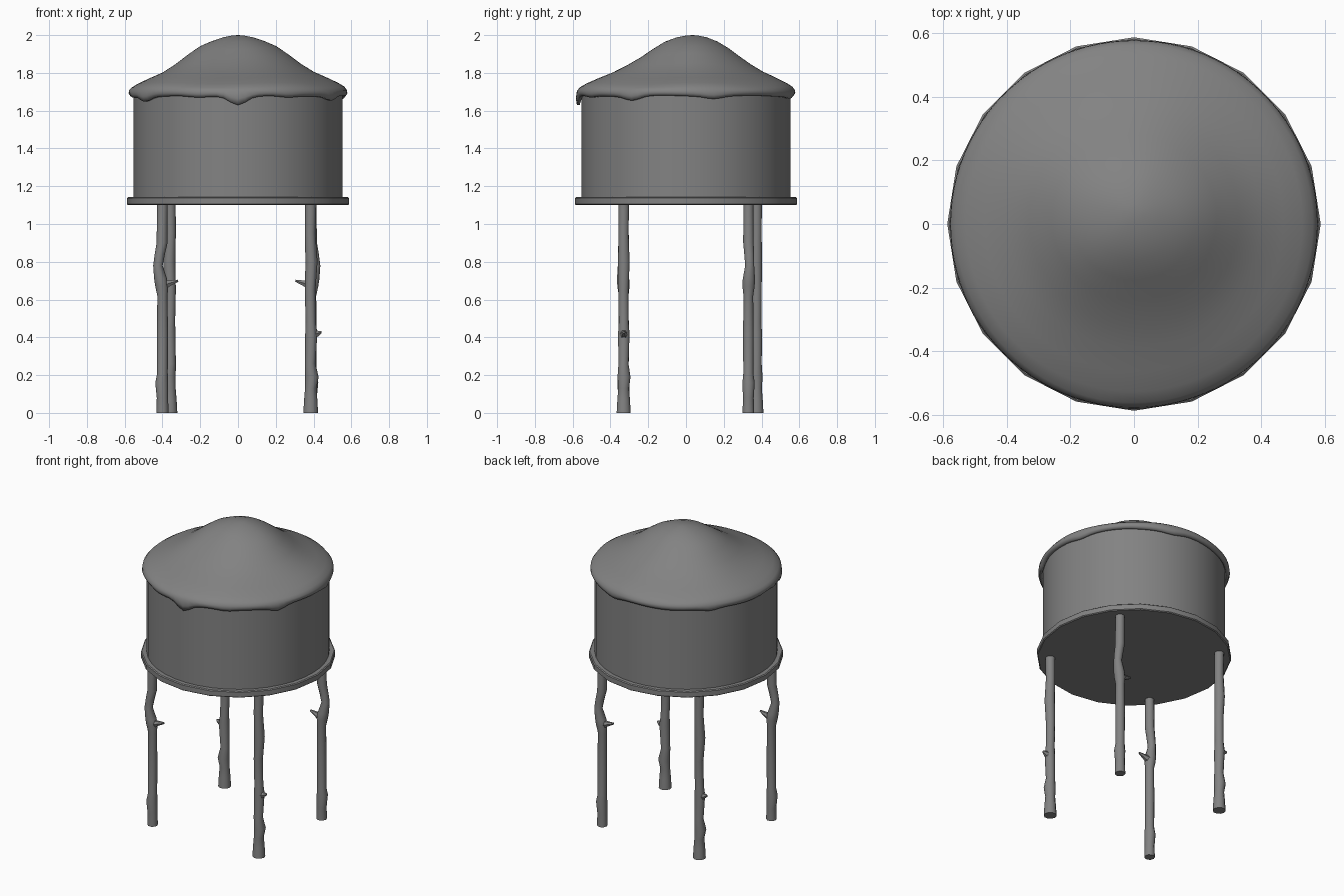
import bpy, bmesh, math
from mathutils import Vector

if "Cube" in bpy.data.objects:
    bpy.data.objects.remove(bpy.data.objects["Cube"])

DARK = bpy.data.materials.new("dark_grey")
DARK.diffuse_color = (0.225, 0.225, 0.225, 1)
DARK.use_nodes = True
DARK.node_tree.nodes["Principled BSDF"].inputs["Base Color"].default_value = DARK.diffuse_color


def finish(name, bm, angle=40):
    bmesh.ops.recalc_face_normals(bm, faces=bm.faces)
    me = bpy.data.meshes.new(name)
    bm.to_mesh(me)
    bm.free()
    me.materials.append(DARK)
    ob = bpy.data.objects.new(name, me)
    bpy.context.collection.objects.link(ob)
    bpy.ops.object.select_all(action='DESELECT')
    ob.select_set(True)
    bpy.context.view_layer.objects.active = ob
    bpy.ops.object.shade_smooth_by_angle(angle=math.radians(angle))
    return ob


def skin(bm, rings):
    """Bridge successive closed rings of points with quads."""
    vs = [[bm.verts.new(p) for p in r] for r in rings]
    n = len(vs[0])
    for a, b in zip(vs, vs[1:]):
        for i in range(n):
            bm.faces.new((a[i], a[(i + 1) % n], b[(i + 1) % n], b[i]))
    return vs


def ring(cx, cy, z, r, n):
    return [(cx + r * math.cos(2 * math.pi * i / n),
             cy + r * math.sin(2 * math.pi * i / n), z) for i in range(n)]


# Base plate: 20-sided disc with softened rim
bm = bmesh.new()
vs = skin(bm, [ring(0, 0, z, r, 20) for r, z in
               [(0.582, 1.10), (0.588, 1.105), (0.588, 1.137), (0.582, 1.142)]])
bm.faces.new(vs[0])
bm.faces.new(vs[-1])
finish("base_plate", bm)

# Drum wall
bm = bmesh.new()
skin(bm, [ring(0, 0, z, 0.553, 40) for z in (1.14, 1.705)])
finish("drum", bm)

# Roof: lumpy cone with a drooping, dripping edge
PROFILE = [(0.03, 1.998), (0.08, 1.988), (0.14, 1.966), (0.2, 1.932), (0.26, 1.89),
           (0.33, 1.843), (0.4, 1.803), (0.47, 1.773), (0.53, 1.745), (0.563, 1.725)]
DRIPS = [(-90, 0.045, 6), (-150, 0.028, 7), (-30, 0.022, 6), (-112, 0.01, 8),
         (-62, 0.01, 7), (15, 0.012, 6), (75, 0.012, 7), (140, 0.014, 6), (195, 0.012, 7)]


def droop(deg):
    total = 0.003 * math.sin(math.radians(deg * 7))
    for d, amp, w in DRIPS:
        x = (deg - d + 180) % 360 - 180
        total += amp * math.exp(-(x / w) ** 2)
    return total


N = 96
rings = []
for r, z in PROFILE:
    pts = []
    for i in range(N):
        a = 2 * math.pi * i / N
        lump = math.exp(-((r - 0.24) / 0.1) ** 2) * min(1, r / 0.2) ** 2
        dz = lump * (0.012 * math.cos(a) ** 2 - 0.008 * max(0, -math.sin(a)) ** 2)
        dz += 0.003 * math.sin(5 * a + 1) * min(1, r / 0.4) ** 2
        shift = 0.035 * (1 - r / 0.575)
        pts.append((r * math.cos(a), r * math.sin(a) + shift, z + dz))
    rings.append(pts)
for r, z, k in [(0.577, 1.708, 0.1), (0.579, 1.692, 0.6), (0.57, 1.677, 1.0),
                (0.556, 1.677, 1.0), (0.548, 1.69, 0.5)]:
    pts = []
    for i in range(N):
        a, d = 2 * math.pi * i / N, droop(360 * i / N)
        rr = r + 0.15 * k * d
        pts.append((rr * math.cos(a), rr * math.sin(a), z - k * d))
    rings.append(pts)
bm = bmesh.new()
vs = skin(bm, rings)
top = bm.verts.new((0, 0.035, 2.0))
for i in range(N):
    bm.faces.new((vs[0][i], vs[0][(i + 1) % N], top))
finish("roof", bm, 80)


# Legs: knobbly branches with short twig stubs; rows are (outward offset, z, radius)
BENT = [(0, 0, 0.032), (0, 0.08, 0.03), (0.004, 0.16, 0.034), (0, 0.21, 0.028),
        (0, 0.42, 0.029), (0, 0.62, 0.027), (0.004, 0.67, 0.034), (0.01, 0.71, 0.034),
        (0.024, 0.78, 0.025), (0.014, 0.84, 0.027), (0.002, 0.9, 0.029), (0, 1.11, 0.028)]
STRAIGHT = [(0, 0, 0.039), (0, 0.07, 0.035), (0, 0.13, 0.03), (0.006, 0.19, 0.036),
            (-0.003, 0.26, 0.028), (0.003, 0.42, 0.032), (0, 0.48, 0.027), (-0.003, 0.65, 0.028),
            (0.004, 0.8, 0.032), (-0.003, 0.95, 0.028), (0, 1.11, 0.03)]


def leg(name, x, y, path, stub_z, stub_dir, length):
    bm = bmesh.new()
    s = math.copysign(1, x)
    vs = skin(bm, [ring(x + s * o, y + 0.3 * s * o, z, r, 10) for o, z, r in path])
    bm.faces.new(vs[0])
    bm.faces.new(vs[-1])
    # twig stub, tapering and tilted up
    d = Vector((stub_dir, 0, 0.3)).normalized()
    u, v = Vector((0, 1, 0)), d.cross(Vector((0, 1, 0)))
    start = Vector((x, y, stub_z - 0.015))
    stub = skin(bm, [[start + d * t + (u * math.cos(k * math.pi / 3) + v * math.sin(k * math.pi / 3)) * r
                      for k in range(6)]
                     for t, r in [(0, 0.03), (0.04, 0.017), (length, 0.006)]])
    bm.faces.new(stub[-1])
    finish(name, bm, 50)


leg("front_left_leg", -0.40, -0.33, BENT, 0.69, 1, 0.087)
leg("back_right_leg", 0.387, 0.33, BENT, 0.69, -1, 0.087)
leg("front_right_leg", 0.385, -0.33, STRAIGHT, 0.425, 1, 0.06)
leg("back_left_leg", -0.36, 0.373, STRAIGHT, 0.425, -1, 0.06)
